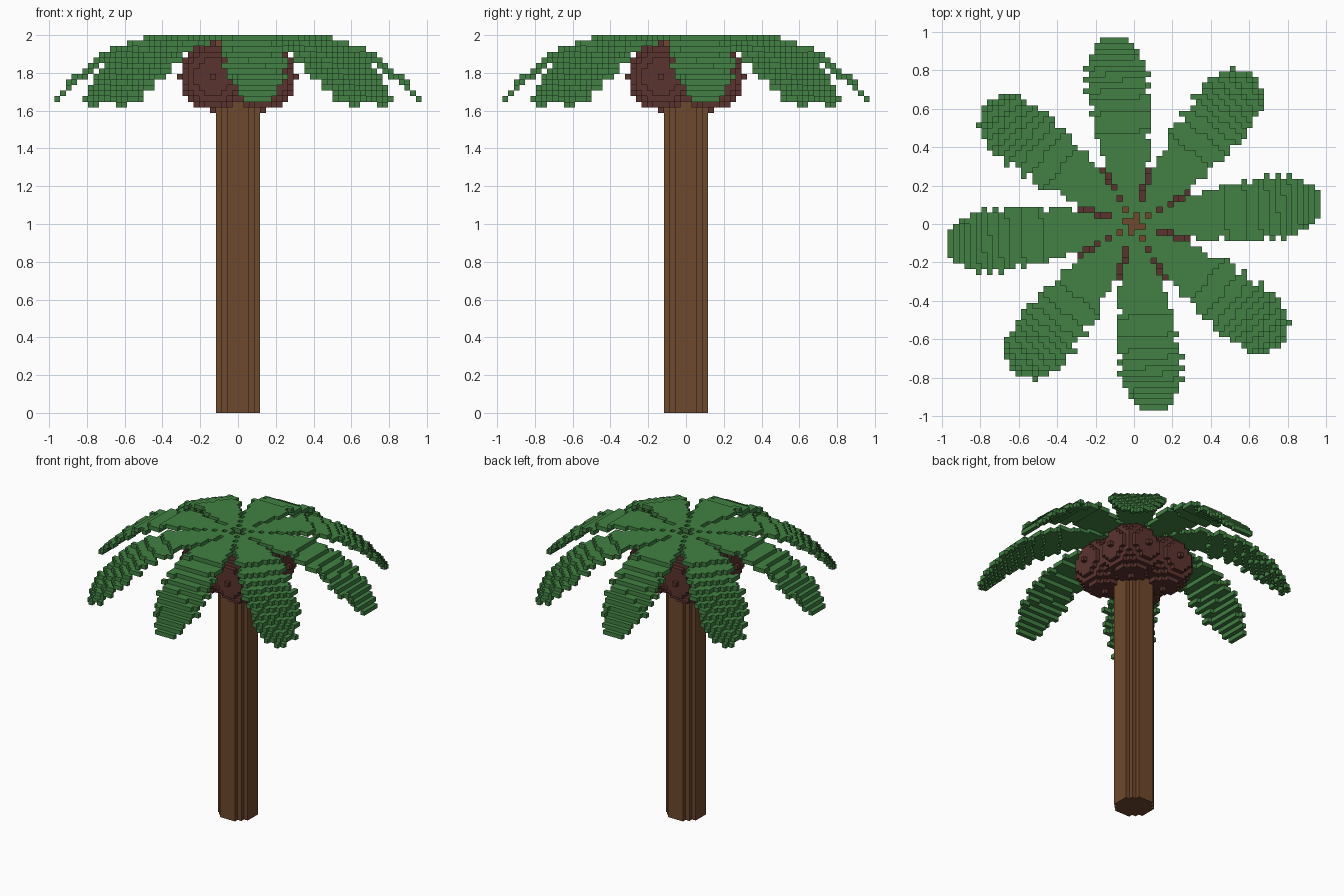
import bpy, bmesh, math

if "Cube" in bpy.data.objects:
    bpy.data.objects.remove(bpy.data.objects["Cube"])

V = 1 / 34  # block size


def material(name, rgb):
    m = bpy.data.materials.new(name)
    m.diffuse_color = (*rgb, 1)
    m.use_nodes = True
    m.node_tree.nodes["Principled BSDF"].inputs["Base Color"].default_value = m.diffuse_color
    return m


BARK = material("bark_brown", (0.156, 0.066, 0.026))
HUSK = material("husk_red_brown", (0.105, 0.034, 0.028))
LEAF = material("leaf_green", (0.054, 0.220, 0.056))

# Each direction with the four unit-cube corners of its face
FACES = {}
for axis in range(3):
    for side in (0, 1):
        d = [0, 0, 0]
        d[axis] = 1 if side else -1
        ring = []
        for a, b in ((0, 0), (1, 0), (1, 1), (0, 1)):
            c = [0, 0, 0]
            c[axis], c[(axis + 1) % 3], c[(axis + 2) % 3] = side, a, b
            ring.append(tuple(c))
        FACES[tuple(d)] = ring if side else ring[::-1]


def block_object(name, cells, mat, layer=1):
    """Mesh of the exposed faces of a set of blocks."""
    bm = bmesh.new()
    verts = {}
    for x, y, z in sorted(cells):
        for (dx, dy, dz), ring in FACES.items():
            if (x + dx, y + dy, z + dz) in cells:
                continue
            face = []
            for cx, cy, cz in ring:
                k = (x + cx, y + cy, z + cz)
                if k not in verts:
                    verts[k] = bm.verts.new((k[0] * V, k[1] * V, k[2] * layer * V))
                face.append(verts[k])
            bm.faces.new(face)
    me = bpy.data.meshes.new(name)
    bm.to_mesh(me)
    bm.free()
    me.materials.append(mat)
    ob = bpy.data.objects.new(name, me)
    bpy.context.collection.objects.link(ob)


def quarter_turns(cells, n):
    for _ in range(n):
        cells = {(-y - 1, x, z) for x, y, z in cells}
    return cells


# Trunk: round block column, one tall layer
trunk = {(x, y, 0) for x in range(-4, 4) for y in range(-4, 4)
         if (x + .5) ** 2 + (y + .5) ** 2 <= 16}
block_object("trunk", trunk, BARK, 67)

# Coconuts: four block balls with single-block poles
R = range(-6, 7)
ball = {(x - 5, y - 5, z + 60) for x in R for y in R for z in R
        if x * x + y * y + z * z <= 36}
nuts = set().union(*(quarter_turns(ball, n) for n in range(4)))
block_object("coconuts", nuts, HUSK)


# Fronds: leaf outline (distance, half width), drooping away from the crown
def half_width(s, outline):
    for (s0, w0), (s1, w1) in zip(outline, outline[1:]):
        if s0 <= s <= s1:
            return w0 + (w1 - w0) * (s - s0) / (s1 - s0)
    return -1


def frond(angle, outline):
    ca, sa = math.cos(angle), math.sin(angle)
    cells = set()
    for x in range(-33, 33):
        for y in range(-33, 33):
            px, py = (x + .5) * V, (y + .5) * V
            s, t = px * ca + py * sa, py * ca - px * sa
            w = half_width(s, outline)
            if s > .4 and int(s / V) % 2:  # serrated edge
                w -= .02
            if w > 0 and abs(t) <= w:
                drop = max(0, s - .4) ** 2 / V
                cells.add((x, y, 67 - int(drop + .78)))
    return cells


STRAIGHT = [(.03, .01), (.3, .105), (.5, .155), (.78, .178), (.9, .13), (.985, .06)]
DIAGONAL = [(.03, .01), (.3, .105), (.5, .155), (.8, .178), (.92, .15), (1.0, .06)]
for kind, turn, outline in (("straight", 6.5, STRAIGHT), ("diagonal", 51.5, DIAGONAL)):
    leaf = frond(math.radians(turn), outline)
    for n in range(4):
        block_object(f"{kind}_frond_{n + 1}", quarter_turns(leaf, n), LEAF)
